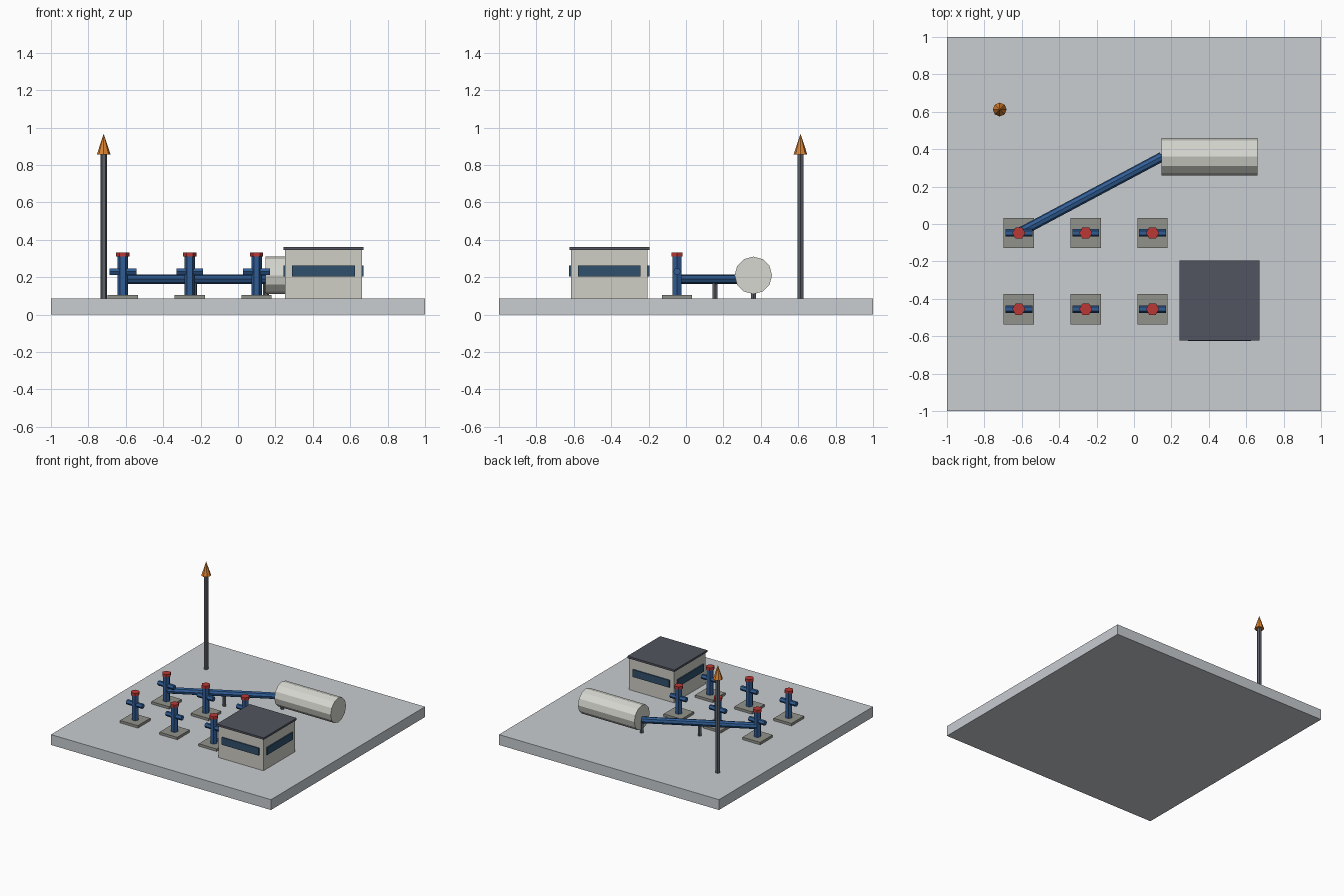
import bpy
from math import pi
from mathutils import Vector, Matrix

if "Cube" in bpy.data.objects:
    bpy.data.objects.remove(bpy.data.objects["Cube"])

mats = {}
COLORS = {
    "slab": (0.58, 0.61, 0.64, 1), "concrete": (0.29, 0.29, 0.26, 1),
    "blue": (0.03, 0.11, 0.30, 1), "red": (0.50, 0.04, 0.035, 1),
    "tank": (0.68, 0.68, 0.63, 1), "steel": (0.11, 0.12, 0.14, 1),
    "wall": (0.62, 0.61, 0.56, 1), "roof": (0.085, 0.09, 0.115, 1),
    "glass": (0.03, 0.08, 0.15, 1), "orange": (0.72, 0.23, 0.03, 1),
}


def finish(name, color):
    ob = bpy.context.object
    ob.name = name
    if color not in mats:
        mats[color] = bpy.data.materials.new(color)
        mats[color].diffuse_color = COLORS[color]
    ob.data.materials.append(mats[color])
    return ob


def box(name, center, size, color):
    bpy.ops.mesh.primitive_cube_add(size=1, location=center)
    ob = finish(name, color)
    ob.data.transform(Matrix.Diagonal((*size, 1)))
    return ob


def rod(name, a, b, r, sides, color, r2=None, turn=0.0):
    """Flat-sided cylinder or cone from point a to point b."""
    a, b = Vector(a), Vector(b)
    d = b - a
    bpy.ops.mesh.primitive_cone_add(vertices=sides, radius1=r, depth=d.length,
                                    radius2=r if r2 is None else r2)
    ob = finish(name, color)
    rot = Vector((0, 0, 1)).rotation_difference(d).to_matrix().to_4x4()
    ob.data.transform(rot @ Matrix.Rotation(turn, 4, 'Z'))
    ob.location = (a + b) / 2
    return ob


G = 0.085  # ground level on top of the slab
box("base_slab", (0, 0, G / 2), (2, 2, G), "slab")

# Six wellheads in a 3 x 2 grid
for y in (-0.048, -0.455):
    for x in (-0.616, -0.258, 0.099):
        box("well_pad", (x, y, G + 0.01), (0.162, 0.162, 0.02), "concrete")
        rod("well_stem", (x, y, G + 0.02), (x, y, 0.312), 0.028, 6, "blue", turn=pi / 6)
        rod("well_cap", (x, y, 0.31), (x, y, 0.332), 0.035, 6, "red", turn=pi / 6)
        rod("well_cross_arm", (x - 0.072, y, 0.23), (x + 0.072, y, 0.23), 0.02, 6, "blue")

# Pipeline to the tank with its posts
start, end = Vector((-0.616, -0.048, 0.189)), Vector((0.15, 0.36, 0.189))
rod("pipeline", start, end, 0.026, 8, "blue", turn=pi / 8)
for t in (0.5, 1.0):
    p = start.lerp(end, t)
    rod("pipe_post", (p.x, p.y, G), p, 0.015, 6, "steel", turn=pi / 6)

# Storage tank
rod("storage_tank", (0.148, 0.36, 0.21), (0.66, 0.36, 0.21), 0.1, 12, "tank")

# Control building: walls, roof, windows showing on all four sides
cx, cy = 0.457, -0.41
box("building_walls", (cx, cy, 0.215), (0.41, 0.41, 0.26), "wall")
box("building_roof", (cx, cy, 0.353), (0.428, 0.428, 0.016), "roof")
for s in (-1, 1):
    box("window_y", (cx, cy + s * 0.206, 0.233), (0.335, 0.017, 0.06), "glass")
    box("window_x", (cx + s * 0.206, cy, 0.233), (0.017, 0.335, 0.06), "glass")

# Flare mast
mx, my = -0.718, 0.612
rod("flare_mast", (mx, my, G), (mx, my, 0.86), 0.018, 6, "steel", turn=pi / 6)
rod("flare_tip", (mx, my, 0.855), (mx, my, 0.967), 0.037, 8, "orange", r2=0.0)

for m in bpy.data.materials:
    if m.users and not m.is_grease_pencil:
        m.use_nodes = True
        m.node_tree.nodes["Principled BSDF"].inputs["Base Color"].default_value = m.diffuse_color
